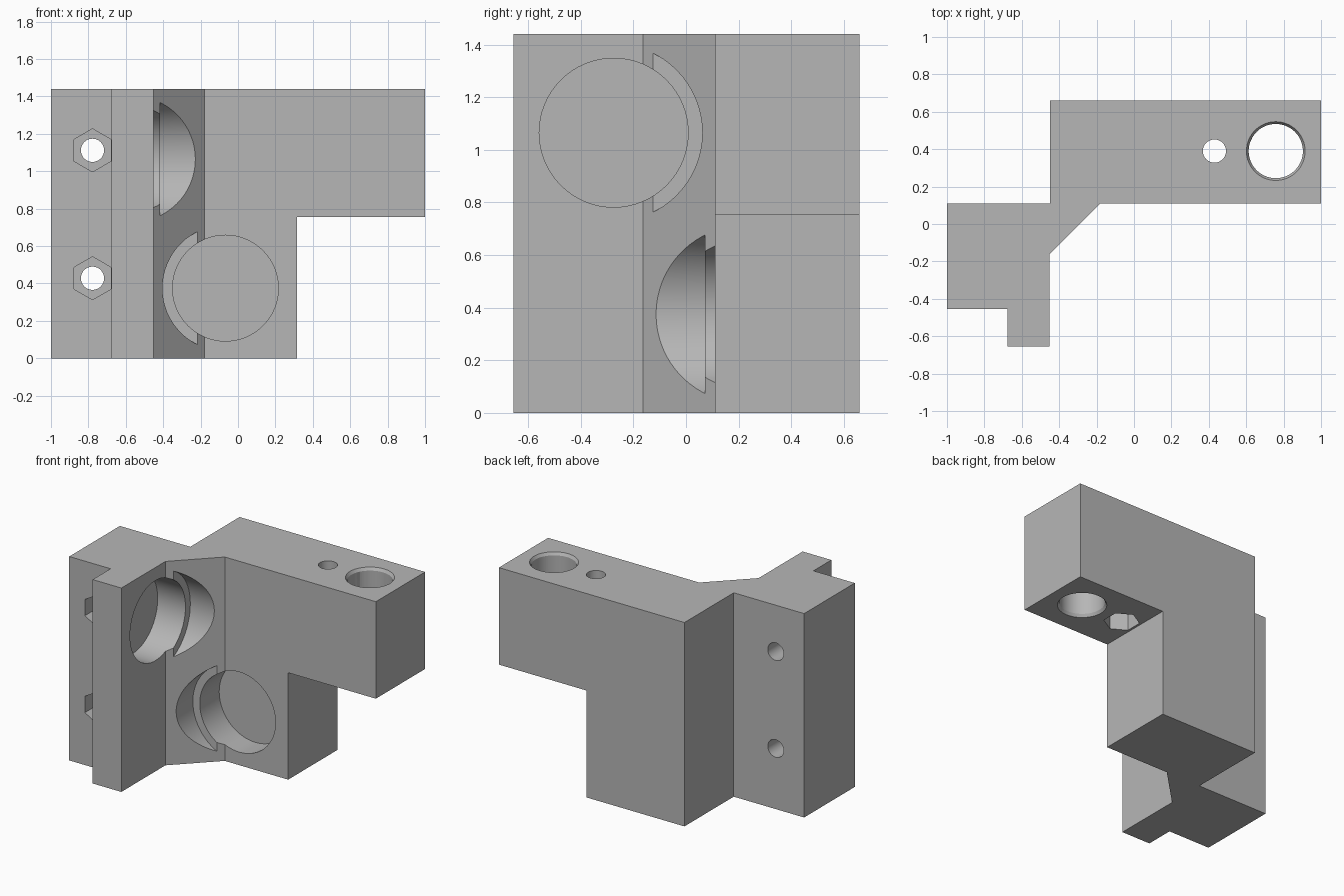
import bpy, bmesh, math
from mathutils import Matrix, Vector

default = bpy.data.objects.get("Cube")
if default:
    bpy.data.objects.remove(default, do_unlink=True)

HEIGHT = 1.44
ARM_Z = 0.755

grey = bpy.data.materials.new("plain_grey")
grey.use_nodes = True
grey.diffuse_color = (0.47, 0.47, 0.47, 1)
grey.node_tree.nodes["Principled BSDF"].inputs["Base Color"].default_value = (0.47, 0.47, 0.47, 1)


def make_object(name, bm):
    bmesh.ops.recalc_face_normals(bm, faces=bm.faces)
    mesh = bpy.data.meshes.new(name)
    bm.to_mesh(mesh)
    bm.free()
    mesh.materials.append(grey)
    obj = bpy.data.objects.new(name, mesh)
    bpy.context.collection.objects.link(obj)
    return obj


def prism(name, outline, z0, z1):
    bm = bmesh.new()
    face = bm.faces.new([bm.verts.new((x, y, z0)) for x, y in outline])
    side = bmesh.ops.extrude_face_region(bm, geom=[face])["geom"]
    verts = [v for v in side if isinstance(v, bmesh.types.BMVert)]
    bmesh.ops.translate(bm, vec=(0, 0, z1 - z0), verts=verts)
    return make_object(name, bm)


def rod(name, start, end, radius, sides=64, turn=0.0, end_radius=None):
    """Cylinder, cone or hexagonal rod between two points."""
    start, end = Vector(start), Vector(end)
    axis = end - start
    bm = bmesh.new()
    place = (Matrix.Translation((start + end) / 2)
             @ axis.to_track_quat("Z", "Y").to_matrix().to_4x4()
             @ Matrix.Rotation(turn, 4, "Z"))
    bmesh.ops.create_cone(bm, cap_ends=True, segments=sides, radius1=radius,
                          radius2=radius if end_radius is None else end_radius,
                          depth=axis.length, matrix=place)
    return make_object(name, bm)


def cut(target, cutter):
    mod = target.modifiers.new(cutter.name, "BOOLEAN")
    mod.operation = "DIFFERENCE"
    mod.solver = "EXACT"
    mod.object = cutter
    bpy.context.view_layer.objects.active = target
    bpy.ops.object.modifier_apply(modifier=mod.name)
    bpy.data.objects.remove(cutter, do_unlink=True)


# Stepped bracket body
bracket = prism("bracket_body", [
    (-1, 0.11), (-1, -0.455), (-0.677, -0.455), (-0.677, -0.655),
    (-0.453, -0.655), (-0.453, -0.163), (-0.18, 0.11), (1, 0.11),
    (1, 0.66), (-0.45, 0.66), (-0.45, 0.11)], 0, HEIGHT)

# Space below the side arm
cut(bracket, prism("arm_gap", [(0.315, -0.2), (1.2, -0.2), (1.2, 0.9), (0.315, 0.9)],
                   -0.2, ARM_Z))

# Round pockets, each with a wider relief through the sloped face
POCKET, RELIEF, DEPTH, LIP = 0.283, 0.337, 0.18, 0.037
cut(bracket, rod("upper_pocket", (-0.453 - DEPTH, -0.275, 1.065), (0, -0.275, 1.065), POCKET))
cut(bracket, rod("upper_relief", (-0.453 + LIP, -0.275, 1.065), (0, -0.275, 1.065), RELIEF))
cut(bracket, rod("lower_pocket", (-0.067, 0.11 + DEPTH, 0.375), (-0.067, -0.4, 0.375), POCKET))
cut(bracket, rod("lower_relief", (-0.067, 0.11 - LIP, 0.375), (-0.067, -0.4, 0.375), RELIEF))

# Screw holes with hexagonal nut seats on the front
for z in (1.112, 0.428):
    cut(bracket, rod("screw_hole", (-0.778, -0.7, z), (-0.778, 0.3, z), 0.062, 48))
    seat = prism("nut_seat", [(-0.778 + 0.115 * math.sin(k * math.pi / 3),
                               z + 0.115 * math.cos(k * math.pi / 3)) for k in range(6)],
                 0.305, 0.6)
    # Stand the seat up so that its depth runs along y
    seat.data.transform(Matrix.Rotation(math.pi / 2, 4, "X"))
    cut(bracket, seat)

# Arm screw hole with a nut seat underneath
cut(bracket, rod("arm_screw_hole", (0.43, 0.39, 0.5), (0.43, 0.39, 1.6), 0.062, 48))
cut(bracket, prism("arm_nut_seat", [(0.43 + 0.115 * math.sin(k * math.pi / 3),
                                     0.39 + 0.115 * math.cos(k * math.pi / 3))
                                    for k in range(6)], 0.5, ARM_Z + 0.2))

# Large arm hole with softened rims
cut(bracket, rod("arm_bore", (0.758, 0.39, 0.5), (0.758, 0.39, 1.6), 0.145))
for z, inward in ((HEIGHT, -1), (ARM_Z, 1)):
    cut(bracket, rod("bore_rim", (0.758, 0.39, z - inward * 0.02),
                     (0.758, 0.39, z + inward * 0.02), 0.169, 64, 0, 0.145))

# Smooth bores, crisp edges
bpy.ops.object.select_all(action="DESELECT")
bracket.select_set(True)
bpy.context.view_layer.objects.active = bracket
bpy.ops.object.shade_smooth_by_angle(angle=math.radians(30))
